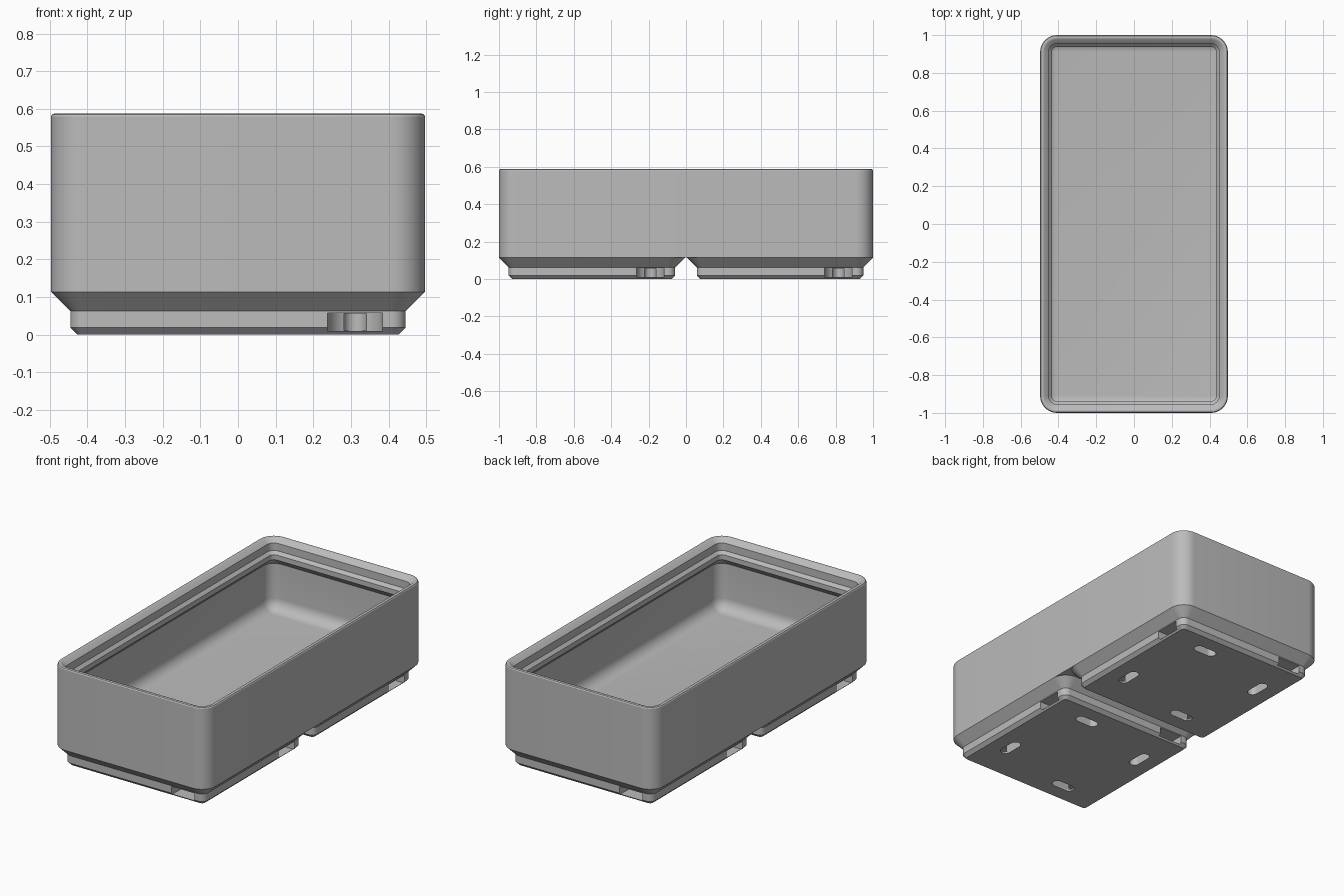
import bpy, bmesh
from math import cos, sin, pi
from mathutils import Matrix, Vector

if "Cube" in bpy.data.objects:
    bpy.data.objects.remove(bpy.data.objects["Cube"])

UNIT = 1 / 41.75          # millimetres to scene units
PITCH = 42                # spacing between the feet
HALF_X, HALF_Y, CORNER = 20.75, 41.75, 3.75
FOOT_TOP = 4.75

grey = bpy.data.materials.new("plain grey")
grey.use_nodes = True
grey.diffuse_color = (0.5, 0.5, 0.5, 1)
grey.node_tree.nodes["Principled BSDF"].inputs["Base Color"].default_value = (0.5, 0.5, 0.5, 1)


def rounded_outline(half_x, half_y, radius, steps=10):
    """Counter-clockwise rounded rectangle."""
    points = []
    for quarter, (sx, sy) in enumerate([(1, 1), (-1, 1), (-1, -1), (1, -1)]):
        for i in range(steps + 1):
            a = (quarter + i / steps) * pi / 2
            points.append((sx * (half_x - radius) + radius * cos(a),
                           sy * (half_y - radius) + radius * sin(a)))
    return points


def loft(bm, rings, matrix=Matrix()):
    """Skin a closed solid through (outline, height) rings."""
    rows = [[bm.verts.new(matrix @ Vector((x, y, z))) for x, y in outline]
            for outline, z in rings]
    for low, high in zip(rows, rows[1:]):
        for i in range(len(low)):
            j = (i + 1) % len(low)
            bm.faces.new((low[i], low[j], high[j], high[i]))
    bm.faces.new(rows[0][::-1])
    bm.faces.new(rows[-1])


def make_object(name, bm):
    bmesh.ops.scale(bm, vec=(UNIT,) * 3, verts=bm.verts)
    bmesh.ops.recalc_face_normals(bm, faces=bm.faces)
    mesh = bpy.data.meshes.new(name)
    bm.to_mesh(mesh)
    bm.free()
    mesh.materials.append(grey)
    obj = bpy.data.objects.new(name, mesh)
    bpy.context.collection.objects.link(obj)
    return obj


def activate(obj):
    bpy.ops.object.select_all(action="DESELECT")
    obj.select_set(True)
    bpy.context.view_layer.objects.active = obj


def inset_ring(half_x, half_y, inset, z):
    radius = max(CORNER - inset, 0.05)
    return rounded_outline(half_x - inset, half_y - inset, radius), z


# Bin: outer wall, stepped stacking lip, undercut, inner wall, filleted floor
FLOOR, WALL, FILLET = 7, 0.95, 2.8
profile = [(0, FOOT_TOP), (0, 24.2), (0.15, 24.45), (0.45, 24.55), (0.7, 24.5),
           (0.95, 24.38), (1.9, 23.5), (1.9, 21.7), (2.6, 21), (2.6, 19.8), (WALL, 18.15)]
for i in range(9):
    a = i / 8 * pi / 2
    profile.append((WALL + FILLET * (1 - cos(a)), FLOOR + FILLET * (1 - sin(a))))
bm = bmesh.new()
loft(bm, [inset_ring(HALF_X, HALF_Y, d, z) for d, z in profile])
bin_body = make_object("bin_body", bm)

# Feet: chamfered square bases with side pockets and slots open underneath
def capsule(y_outer, y_inner, radius):
    """Outline of a slot running along y on the pocket line."""
    middle, half = (y_outer + y_inner) / 2, abs(y_inner - y_outer) / 2
    return [(x + 13, y + middle) for x, y in rounded_outline(radius, half, radius * 0.999)]


def make_foot(name, y):
    place = Matrix.Translation((0, y, 0))
    bm = bmesh.new()
    loft(bm, [inset_ring(HALF_X, HALF_X, d, z) for d, z in
              [(2.95, 0), (2.15, 0.8), (2.15, 2.6), (0, FOOT_TOP)]], place)
    foot = make_object(name, bm)

    bm = bmesh.new()
    for turn in range(4):
        matrix = place @ Matrix.Rotation(turn * pi / 2, 4, "Z")
        for outline, low, high in [(capsule(-26, -9.95, 3.05), 0.4, 2.4),
                                   (capsule(-14, -4.4, 1.25), 0.45, 2.35),
                                   (capsule(-10.3, -4.45, 1.2), -1, 2.3)]:
            loft(bm, [(outline, low), (outline, high)], matrix)
    cutter = make_object("pocket_cutter", bm)
    cutter.hide_render = True

    cut = foot.modifiers.new("pockets", "BOOLEAN")
    cut.operation, cut.solver, cut.object = "DIFFERENCE", "EXACT", cutter
    cut.use_self = True
    activate(foot)
    bpy.ops.object.modifier_apply(modifier=cut.name)
    bpy.data.objects.remove(cutter)
    return foot


feet = [make_foot("front_foot", -PITCH / 2), make_foot("back_foot", PITCH / 2)]

for obj in [bin_body] + feet:
    activate(obj)
    bpy.ops.object.shade_smooth_by_angle(angle=pi / 6)
